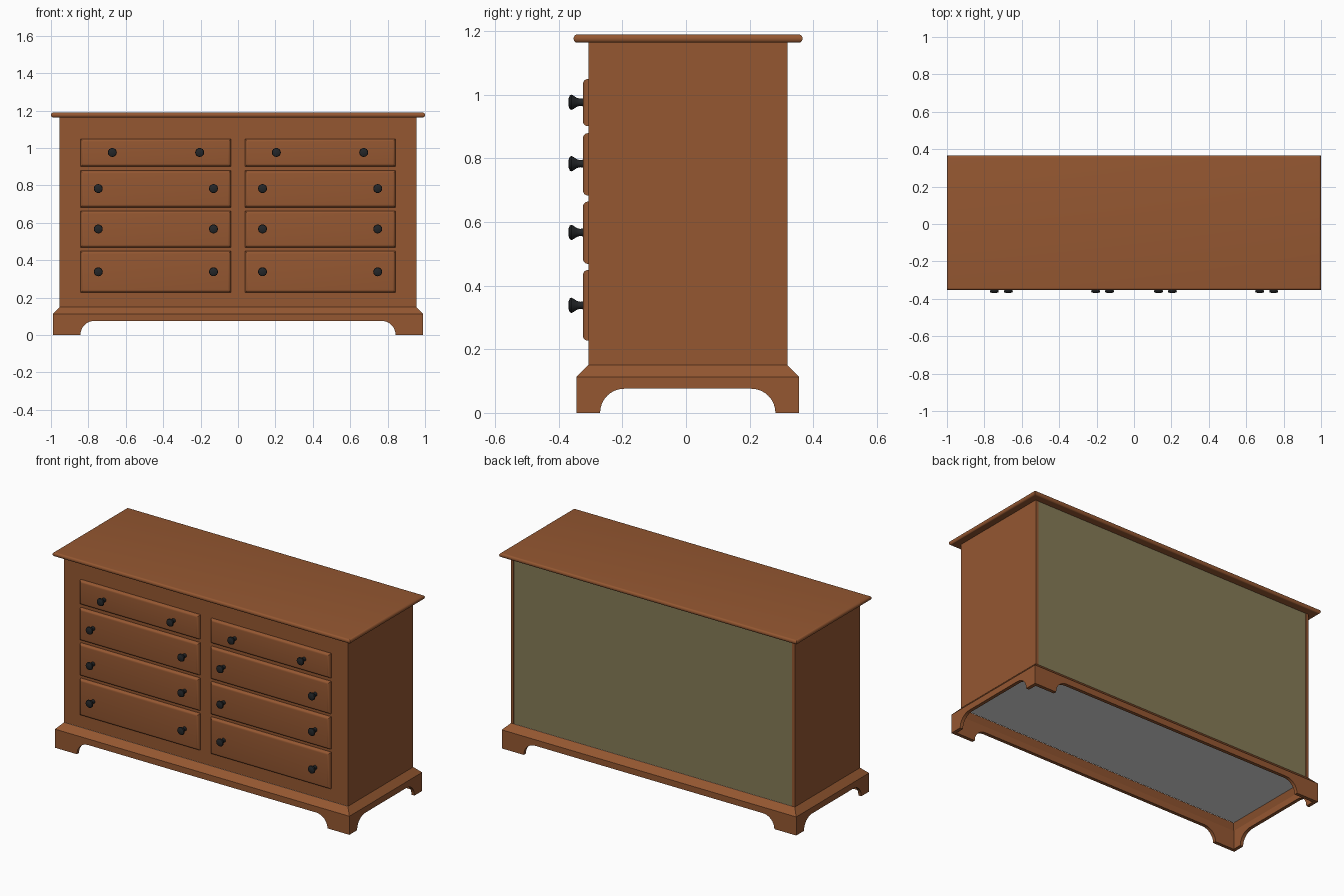
import bpy, bmesh, math
from mathutils import Vector, Matrix

if "Cube" in bpy.data.objects:
    bpy.data.objects.remove(bpy.data.objects["Cube"])


def material(name, r, g, b):
    m = bpy.data.materials.new(name)
    m.diffuse_color = (r, g, b, 1)
    m.use_nodes = True
    m.node_tree.nodes["Principled BSDF"].inputs["Base Color"].default_value = m.diffuse_color
    return m


WOOD = material("brown wood", 0.300, 0.096, 0.031)
OLIVE = material("olive backing", 0.240, 0.200, 0.095)
BLACK = material("black metal", 0.017, 0.019, 0.021)
WHITE = material("white underside", 0.75, 0.75, 0.75)


def finish(bm, name, mat, smooth=False):
    bmesh.ops.recalc_face_normals(bm, faces=bm.faces)
    me = bpy.data.meshes.new(name)
    bm.to_mesh(me)
    bm.free()
    me.materials.append(mat)
    ob = bpy.data.objects.new(name, me)
    bpy.context.collection.objects.link(ob)
    if smooth:
        bpy.ops.object.select_all(action='DESELECT')
        ob.select_set(True)
        bpy.context.view_layer.objects.active = ob
        bpy.ops.object.shade_smooth_by_angle(angle=math.radians(35))
    return ob


def box(name, lo, hi, mat, bevel=0, edge_test=None):
    """Box between two corners; edges passing edge_test are rounded."""
    lo, hi = Vector(lo), Vector(hi)
    bm = bmesh.new()
    bmesh.ops.create_cube(bm, size=1)
    for v in bm.verts:
        v.co = Vector([(lo[i] + hi[i]) / 2 + v.co[i] * (hi[i] - lo[i]) for i in range(3)])
    if bevel:
        edges = [e for e in bm.edges if edge_test(e)]
        bmesh.ops.bevel(bm, geom=edges, offset=bevel, segments=5, profile=0.5, affect='EDGES')
    return finish(bm, name, mat, bevel > 0)


# carcass, side edges and back
box("carcass", (-0.955, -0.306, 0.15), (0.955, 0.312, 1.165), WOOD)
for s, side in ((-1, "left"), (1, "right")):
    xs = sorted((s * 0.955, s * 0.935))
    box(side + "_back_stile", (xs[0], 0.312, 0.15), (xs[1], 0.319, 1.165), WOOD)
box("back_panel", (-0.935, 0.312, 0.15), (0.935, 0.317, 1.165), OLIVE)
box("bottom_panel", (-0.952, -0.303, 0.147), (0.952, 0.316, 0.152), WHITE)

# top board with rounded rim
box("top_board", (-1, -0.353, 1.163), (1, 0.366, 1.189), WOOD, 0.0122,
    lambda e: abs(e.verts[0].co.z - e.verts[1].co.z) < 1e-5)

# base boards with arched cutouts, mitred at the corners
HX, HY, CY, T = 0.99, 0.3495, 0.0055, 0.02


def base_board(name, half, arch, dist, angle, r=0.076, top=0.113):
    arc = [(arch - r + r * math.cos(a), r * math.sin(a))
           for a in [i * math.pi / 16 for i in range(9)]]
    pts = [(-half, 0)] + [(-x, z) for x, z in arc] + arc[::-1] + [(half, 0), (half, top), (-half, top)]
    bm = bmesh.new()
    rot = Matrix.Rotation(angle, 3, 'Z')
    rings = []
    for inset in (0, T):
        ring = []
        for x, z in pts:
            if abs(x) == half:
                x = math.copysign(half - inset, x)
            co = rot @ Vector((x, -dist + inset, z))
            ring.append(bm.verts.new(co + Vector((0, CY, 0))))
        bm.faces.new(ring)
        rings.append(ring)
    n = len(pts)
    for i in range(n):
        j = (i + 1) % n
        bm.faces.new((rings[0][i], rings[0][j], rings[1][j], rings[1][i]))
    finish(bm, name, WOOD, True)


for i, name in enumerate(("front", "right", "back", "left")):
    if i % 2 == 0:
        base_board(name + "_base_board", HX, 0.8425, HY, i * math.pi / 2)
    else:
        base_board(name + "_base_board", HY, 0.2755, HX, i * math.pi / 2)

# sloped moulding joining base to carcass
bm = bmesh.new()
loops = []
for inset, z in ((0, 0.113), (0.036, 0.15), (T, 0.113)):
    loops.append([bm.verts.new((sx * (HX - inset), CY + sy * (HY - inset), z))
                  for sx, sy in ((-1, -1), (1, -1), (1, 1), (-1, 1))])
for k in range(3):
    a, b = loops[k], loops[(k + 1) % 3]
    for i in range(4):
        j = (i + 1) % 4
        bm.faces.new((a[i], a[j], b[j], b[i]))
finish(bm, "base_moulding", WOOD)


def knob(name, x, z):
    """Turned knob: profile of (radius, y) spun about the y axis."""
    prof = [(0.013, -0.322), (0.011, -0.333), (0.014, -0.343), (0.020, -0.352),
            (0.024, -0.359), (0.022, -0.365), (0.013, -0.3685), (0, -0.3695)]
    bm = bmesh.new()
    vs = [bm.verts.new((r, y, 0)) for r, y in prof]
    es = [bm.edges.new(p) for p in zip(vs, vs[1:])]
    bmesh.ops.spin(bm, geom=vs + es, cent=(0, 0, 0), axis=(0, 1, 0),
                   angle=2 * math.pi, steps=16, use_duplicate=False)
    bmesh.ops.remove_doubles(bm, verts=bm.verts, dist=1e-5)
    bmesh.ops.translate(bm, verts=bm.verts, vec=(x, 0, z))
    finish(bm, name, BLACK, True)


# drawers: bottom, top, knob height, inner and outer knob positions
rows = [(0.901, 1.049, 0.976, 0.205, 0.672),
        (0.683, 0.879, 0.783, 0.131, 0.747),
        (0.468, 0.664, 0.567, 0.131, 0.747),
        (0.227, 0.449, 0.338, 0.131, 0.747)]
for n, (z0, z1, kz, kin, kout) in enumerate(rows, 1):
    for s, side in ((-1, "left"), (1, "right")):
        x0, x1 = sorted((s * 0.038, s * 0.842))
        box(f"{side}_drawer_{n}", (x0, -0.324, z0), (x1, -0.300, z1), WOOD, 0.016,
            lambda e: all(v.co.y < -0.32 for v in e.verts))
        knob(f"{side}_inner_knob_{n}", s * kin, kz)
        knob(f"{side}_outer_knob_{n}", s * kout, kz)
